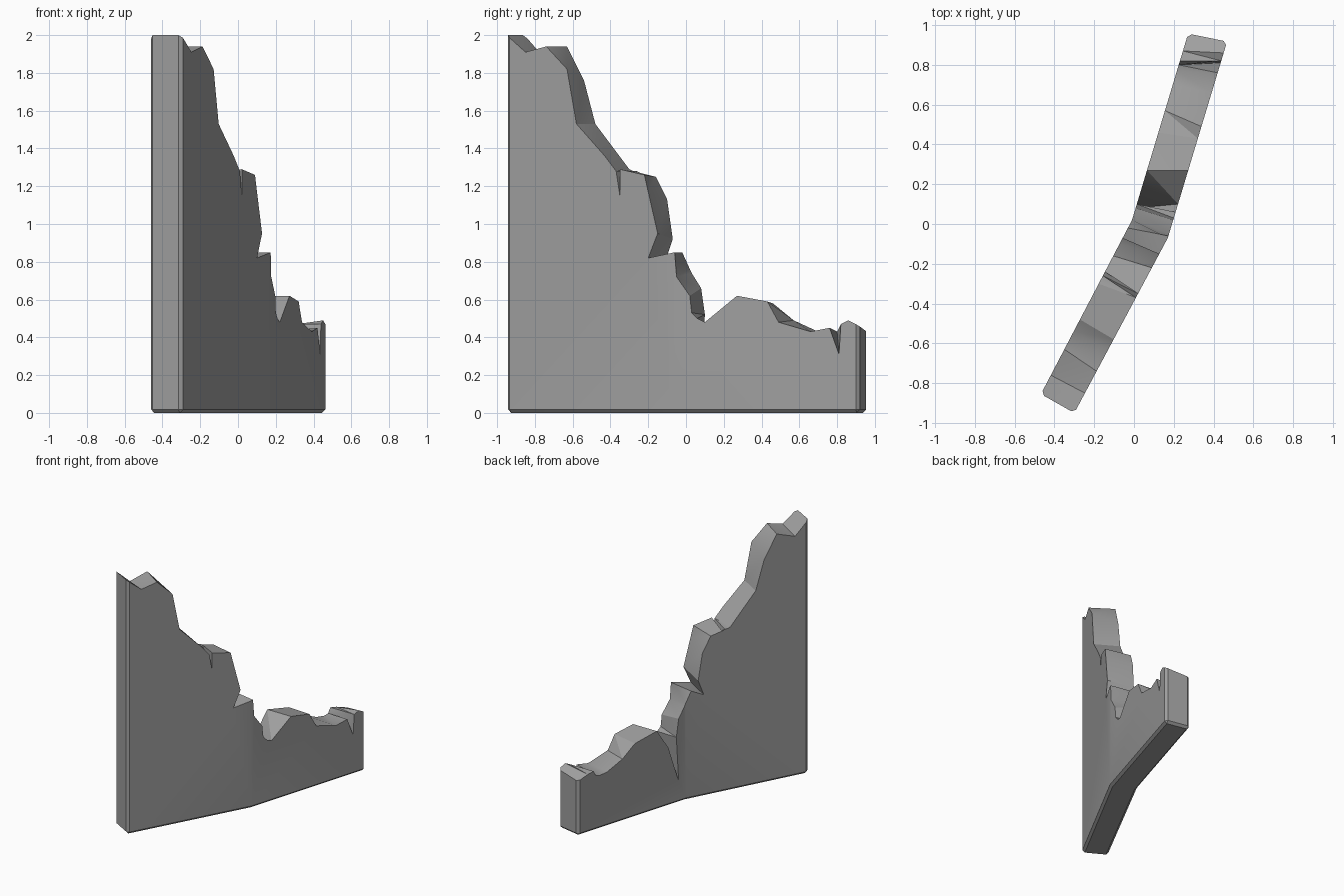
import bpy
import bmesh
from math import radians
from mathutils import Vector

default_cube = bpy.data.objects.get("Cube")
if default_cube:
    bpy.data.objects.remove(default_cube)

# Plan of the bent wall: start, bend and end of each long side (x, y)
RIGHT = [(-.30, -.95), (.17, -.07), (.468, .917)]
LEFT = [(-.468, -.855), (-.01, .02), (.272, .957)]

# Broken top, from the tall end to the low end: (y, z) on the right side, then on the left
BROKEN_TOP = [
    (-.95, 2, -.855, 2), (-.85, 1.91, -.76, 1.89), (-.74, 1.94, -.63, 1.94),
    (-.63, 1.82, -.54, 1.76), (-.58, 1.53, -.48, 1.53), (-.43, 1.36, -.3, 1.29),
    (-.37, 1.28, -.28, 1.28), (-.35, 1.15, -.26, 1.28), (-.35, 1.29, -.24, 1.27),
    (-.22, 1.26, -.16, 1.25), (-.2, 1.17, -.1, 1.13), (-.15, .95, -.07, .92),
    (-.2, .82, -.11, .8), (-.06, .85, -.02, .85), (-.05, .72, .03, .74),
    (.02, .62, .08, .66), (.03, .53, .1, .52), (.06, .5, .08, .17),
    (.1, .48, .17, .46), (.27, .62, .27, .62), (.43, .59, .46, .58),
    (.49, .48, .57, .49), (.66, .43, .7, .43), (.76, .45, .77, .42),
    (.81, .31, .8, .43), (.82, .47, .82, .47), (.86, .49, .87, .46),
    (.917, .46, .957, .43),
]


def side_x(plan, y):
    """x of a long side at the given y."""
    start, bend, end = plan
    a, b = (start, bend) if y < bend[1] else (bend, end)
    return a[0] + (b[0] - a[0]) * (y - a[1]) / (b[1] - a[1])


def stone_material(name, shade):
    material = bpy.data.materials.new(name)
    material.use_nodes = True
    colour = (shade, shade, shade, 1)
    material.diffuse_color = colour
    material.node_tree.nodes["Principled BSDF"].inputs["Base Color"].default_value = colour
    return material


def make_wall():
    bm = bmesh.new()

    # Straight slab with its right side at x = 1 and its left side at x = -1
    right_loop = [(1, y, z) for y, z, _, _ in BROKEN_TOP]
    left_loop = [(-1, y, z) for _, _, y, z in BROKEN_TOP]
    for loop, plan, x in ((right_loop, RIGHT, 1), (left_loop, LEFT, -1)):
        loop += [(x, plan[2][1], 0), (x, plan[0][1], 0)]
    right = [bm.verts.new(p) for p in right_loop]
    left = [bm.verts.new(p) for p in left_loop]
    bm.faces.new(right)
    bm.faces.new(left)
    for i in range(len(right)):
        j = (i + 1) % len(right)
        bm.faces.new((right[i], right[j], left[j], left[i]))

    # Cut across the bend
    bend_right = Vector((1, RIGHT[1][1], 0))
    bend_left = Vector((-1, LEFT[1][1], 0))
    across = bend_right - bend_left
    bmesh.ops.bisect_plane(bm, geom=bm.verts[:] + bm.edges[:] + bm.faces[:],
                           plane_co=bend_right, plane_no=(-across.y, across.x, 0))

    # Fold the slab onto its plan
    for vert in bm.verts:
        y = vert.co.y
        if vert.co.x > .999:
            vert.co.x = side_x(RIGHT, y)
        elif vert.co.x < -.999:
            vert.co.x = side_x(LEFT, y)
        else:
            f = (vert.co.x + 1) / 2
            vert.co.x = LEFT[1][0] + f * (RIGHT[1][0] - LEFT[1][0])
    bmesh.ops.recalc_face_normals(bm, faces=bm.faces)

    # Chamfer the foot and the upright end corners
    corners = []
    for edge in bm.edges:
        a, b = (v.co for v in edge.verts)
        foot = max(a.z, b.z) < .001 and edge.calc_face_angle(0) > 1
        upright = (a - b).xy.length < .001 and abs(a.z - b.z) > .3 and abs(a.y) > .8
        if foot or upright:
            corners.append(edge)
    bmesh.ops.bevel(bm, geom=corners, offset=.018, offset_type='OFFSET',
                    segments=1, profile=.5, affect='EDGES', clamp_overlap=True)
    bmesh.ops.triangulate(bm, faces=bm.faces[:])
    bmesh.ops.recalc_face_normals(bm, faces=bm.faces)

    mesh = bpy.data.meshes.new("broken_wall")
    bm.to_mesh(mesh)
    bm.free()
    wall = bpy.data.objects.new("broken_wall", mesh)
    bpy.context.collection.objects.link(wall)
    return wall


wall = make_wall()
wall.data.materials.append(stone_material("grey stone", .35))

# Soft across the gentle bend, crisp along the broken edges
bpy.ops.object.select_all(action='DESELECT')
wall.select_set(True)
bpy.context.view_layer.objects.active = wall
bpy.ops.object.shade_smooth_by_angle(angle=radians(25))
